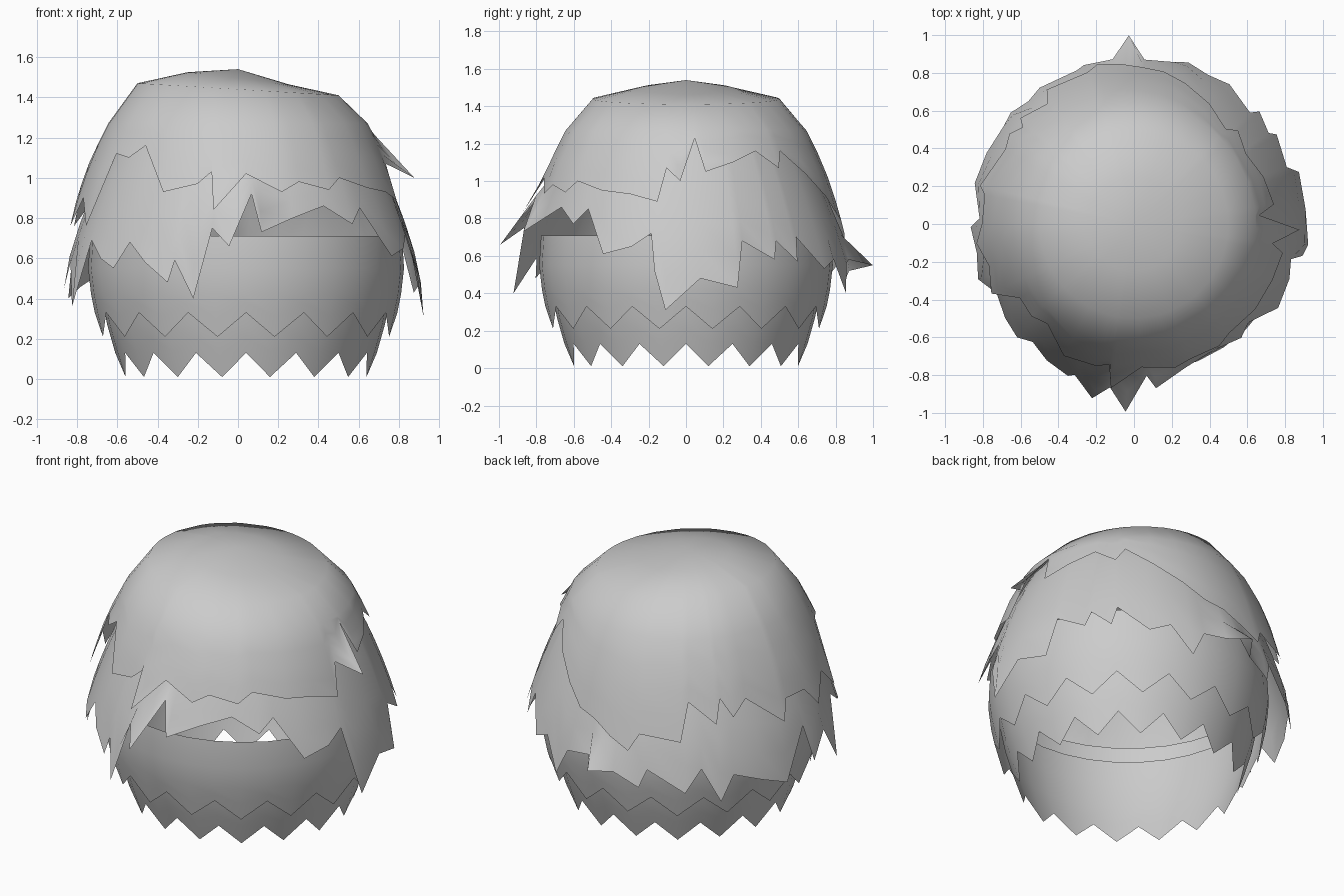
import bpy, bmesh
from math import sin, cos, radians

if "Cube" in bpy.data.objects:
    bpy.data.objects.remove(bpy.data.objects["Cube"])


def lookup(profile, z):
    """Radius at height z on a profile of (radius, height) going down."""
    for (r0, z0), (r1, z1) in zip(profile, profile[1:]):
        if z >= z1:
            return r0 + (r1 - r0) * (z0 - z) / (z0 - z1)
    return profile[-1][0]


def shell(name, profile, fixed, hem, cx=0.0, flare={}, lean=0.0, cap=False, rows=4):
    """Open skirt: fixed rings from the profile, then rows down to a jagged hem.
    flare maps an angle to (outward amount, sharpness)."""
    bm = bmesh.new()
    cols = []
    z_start = profile[fixed - 1][1]
    for deg, h in hem:
        c, s = cos(radians(deg)), sin(radians(deg))
        out, power = flare.get(deg, (0, 1))
        pts = [(r, z - lean * c * (r < 0.6)) for r, z in profile[:fixed]]
        for i in range(1, rows + 1):
            t = i / rows
            z = z_start + (h - z_start) * t
            pts.append((lookup(profile, z) + out * t ** power, z))
        cols.append([bm.verts.new((cx + r * c, r * s, z)) for r, z in pts])
    for a, b in zip(cols, cols[1:] + cols[:1]):
        for i in range(len(a) - 1):
            bm.faces.new((a[i], a[i + 1], b[i + 1], b[i]))
    if cap:
        top = bm.verts.new((0, 0, cap))
        for a, b in zip(cols, cols[1:] + cols[:1]):
            bm.faces.new((top, a[0], b[0]))
    bmesh.ops.recalc_face_normals(bm, faces=bm.faces)
    if sum(f.normal.dot(f.calc_center_median() - f.calc_center_median().project((0, 0, 1)))
           for f in bm.faces) < 0:
        bmesh.ops.reverse_faces(bm, faces=bm.faces)
    for f in bm.faces:
        f.smooth = True
    me = bpy.data.meshes.new(name)
    bm.to_mesh(me)
    bm.free()
    ob = bpy.data.objects.new(name, me)
    bpy.context.collection.objects.link(ob)
    return ob


def zigzag(peak, tip):
    """Regular hem: 16 teeth, with a peak at the exact front."""
    return [(i * 11.25, peak if i % 2 == 0 else tip) for i in range(32)]


# two regular lower layers
shell("bottom_layer", [(0.74, 0.60), (0.725, 0.45), (0.69, 0.27), (0.65, 0.13), (0.61, 0.01)],
      3, zigzag(0.13, 0.01), cx=0.04, rows=2)
shell("lower_layer", [(0.775, 0.71), (0.785, 0.55), (0.77, 0.42), (0.75, 0.32), (0.725, 0.21)],
      3, zigzag(0.33, 0.21), cx=0.04, rows=2)

# ragged middle layer: (angle, hem height), 270 degrees is the front
mid_hem = [(5, .48), (18, .43), (21, .68), (33, .58), (35, .68), (43, .57), (45, .70),
           (57, .53), (65, .58), (73, .40), (78, .56), (88, .58), (93, .55), (99, .52),
           (109, .45), (112, .56), (126, .43), (132, .57), (139, .37), (144, .52),
           (155, .46), (166, .40), (178, .67), (181, .45), (190, .58), (199, .36),
           (206, .69), (215, .60), (223, .55), (228, .68), (236, .58), (245, .48),
           (247, .59), (255, .40), (260, .75), (266, .66), (273, .92), (276, .73),
           (288, .80), (301, .86), (312, .77), (318, .85), (329, .61), (340, .65),
           (347, .72), (349, .52), (353, .31)]
shell("middle_layer",
      [(0.35, 1.42), (0.51, 1.35), (0.60, 1.24), (0.69, 1.07), (0.75, 0.93), (0.815, 0.76),
       (0.88, 0.55), (0.905, 0.30)],
      3, mid_hem, cx=0.025, cap=1.43, rows=5,
      flare={93: (.12, 10), 266: (.15, 3), 255: (.06, 3),
             260: (.06, 3), 273: (.05, 3), 276: (.05, 3)})

# ragged crown layer with a closed, slightly tilted top
crown_hem = [(4, 1.23), (8, 1.05), (20, 1.10), (32, 1.16), (42, 1.07), (46, 1.16), (58, 1.04),
             (70, .92), (79, .82), (87, .79), (95, .72), (103, .66), (107, .76), (123, .73),
             (126, .95), (137, .82), (139, .96), (144, .85), (150, .94), (166, .76),
             (169, .88), (180, .88), (187, .76), (196, .90), (206, .76), (213, 1.12),
             (222, 1.10), (229, 1.16), (242, .93), (255, .97), (260, 1.03), (262, .84),
             (273, 1.02), (286, .93), (293, .98), (305, .94), (311, 1.0), (325, .95),
             (338, .93), (349, .89), (352, 1.07), (358, 1.0)]
shell("crown_layer",
      [(0.25, 1.495), (0.50, 1.44), (0.645, 1.27), (0.73, 1.10), (0.785, 0.95), (0.84, 0.76),
       (0.87, 0.65)],
      3, crown_hem, lean=0.03, cap=1.54, rows=4,
      flare={358: (.11, 3), 262: (.06, 3)})
